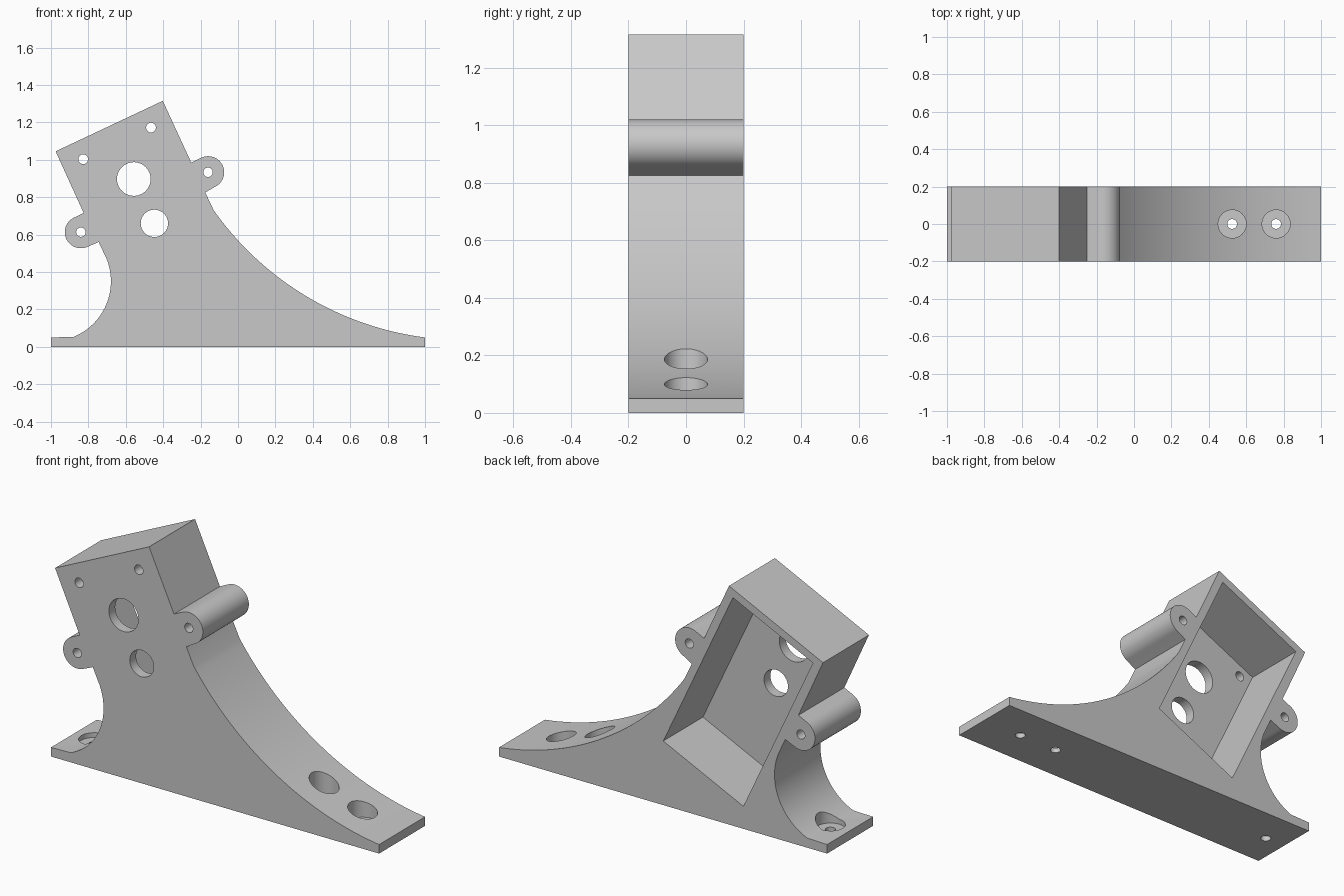
import bpy, bmesh
from math import cos, sin, radians, atan2, pi
from mathutils import Vector, Matrix

if "Cube" in bpy.data.objects:
    bpy.data.objects.remove(bpy.data.objects["Cube"], do_unlink=True)

HALF = 0.2                       # half depth of the bracket
TILT = radians(25.15)            # lean of the motor housing
U = Vector((cos(TILT), sin(TILT)))
V = Vector((-sin(TILT), cos(TILT)))

grey = bpy.data.materials.new("plain grey")
grey.use_nodes = True
grey.diffuse_color = (0.58, 0.58, 0.58, 1)
grey.node_tree.nodes["Principled BSDF"].inputs["Base Color"].default_value = grey.diffuse_color


def extrude(name, points, y0, y1):
    """Solid from an x-z outline between two depths."""
    bm = bmesh.new()
    face = bm.faces.new([bm.verts.new((p[0], y0, p[1])) for p in points])
    out = bmesh.ops.extrude_face_region(bm, geom=[face])
    verts = [g for g in out["geom"] if isinstance(g, bmesh.types.BMVert)]
    bmesh.ops.translate(bm, verts=verts, vec=(0, y1 - y0, 0))
    bmesh.ops.recalc_face_normals(bm, faces=bm.faces)
    return make_object(name, bm)


def make_object(name, bm):
    mesh = bpy.data.meshes.new(name)
    bm.to_mesh(mesh)
    bm.free()
    mesh.materials.append(grey)
    obj = bpy.data.objects.new(name, mesh)
    bpy.context.collection.objects.link(obj)
    return obj


def arc(centre, start, end, radius, steps):
    """Points on an arc between two angles."""
    c = Vector(centre)
    angles = [start + (end - start) * i / steps for i in range(steps + 1)]
    return [c + radius * Vector((cos(a), sin(a))) for a in angles]


def angle_to(centre, point):
    return atan2(point[1] - centre[1], point[0] - centre[0])


def cylinder(name, centre, radius, length, upright=False):
    bm = bmesh.new()
    turn = Matrix() if upright else Matrix.Rotation(pi / 2, 4, 'X')
    bmesh.ops.create_cone(bm, cap_ends=True, segments=48, radius1=radius, radius2=radius,
                          depth=length, matrix=Matrix.Translation(centre) @ turn)
    return make_object(name, bm)


# Side outline: housing, two round ears, sweeping front foot and scooped rear
EAR = 0.086
right_ear, left_ear = (-0.16, 0.933), (-0.84, 0.613)
sweep, sweep_top, sweep_end = (1.209, 1.676), (-0.13, 0.73), (1, 0.05)
scoop, scoop_low, scoop_top = (-1.0, 0.35), (-0.88, 0.053), (-0.705, 0.475)
top_left = Vector((-0.975, 1.045))

outline = [(-1, 0), (1, 0)]
outline += arc(sweep, angle_to(sweep, sweep_end), angle_to(sweep, sweep_top) - 0
               if angle_to(sweep, sweep_top) < 0 else 0, 1.6395, 40)
outline += [(-0.175, 0.825)]
outline += arc(right_ear, TILT - pi / 2, TILT + pi / 2, EAR, 28)
outline += [(-0.25, 0.985), (-0.402, 1.315), top_left, (-0.825, 0.715)]
outline += arc(left_ear, TILT + pi / 2, TILT + 3 * pi / 2, EAR, 28)
outline += [(-0.745, 0.56)]
outline += arc(scoop, angle_to(scoop, scoop_top), angle_to(scoop, scoop_low), 0.3205, 36)
outline += [(-1, 0.05)]
# keep the foot tip exactly on the end plane
outline = [(min(p[0], 1.0), p[1]) for p in outline]
bracket = extrude("motor_bracket", outline, -HALF, HALF)

cutters = []

# Tilted pocket opening at the back
corners = [(0.048, -0.042), (0.587, -0.042), (0.587, -1.04), (0.048, -1.04)]
pocket = [top_left + U * a + V * b for a, b in corners]
cutters.append(extrude("pocket_cutter", pocket, -0.145, 0.3))

# Holes through the front wall and the ears
for x, z, r in [(-0.828, 1.003, 0.026), (-0.465, 1.172, 0.026), (-0.557, 0.897, 0.09),
                (-0.447, 0.66, 0.073), (*right_ear, 0.025), (*left_ear, 0.025)]:
    cutters.append(cylinder("hole_cutter", (x, 0, z), r, 1))

# Counterbored screw holes in the base
for x, top in [(0.525, 0.5), (0.76, 0.5), (-0.88, 0.3)]:
    floor = 0.025
    cutters.append(cylinder("counterbore_cutter", (x, 0, (floor + top) / 2), 0.075, top - floor, True))
    cutters.append(cylinder("screw_cutter", (x, 0, 0), 0.026, 0.2, True))

bpy.context.view_layer.objects.active = bracket
for cutter in cutters:
    cutter.hide_render = True
    mod = bracket.modifiers.new("cut", 'BOOLEAN')
    mod.operation = 'DIFFERENCE'
    mod.solver = 'EXACT'
    mod.object = cutter
    bpy.ops.object.modifier_apply(modifier=mod.name)
    bpy.data.objects.remove(cutter, do_unlink=True)

# Smooth curves, crisp edges
bpy.ops.object.select_all(action='DESELECT')
bracket.select_set(True)
bpy.ops.object.shade_smooth_by_angle(angle=radians(25))
